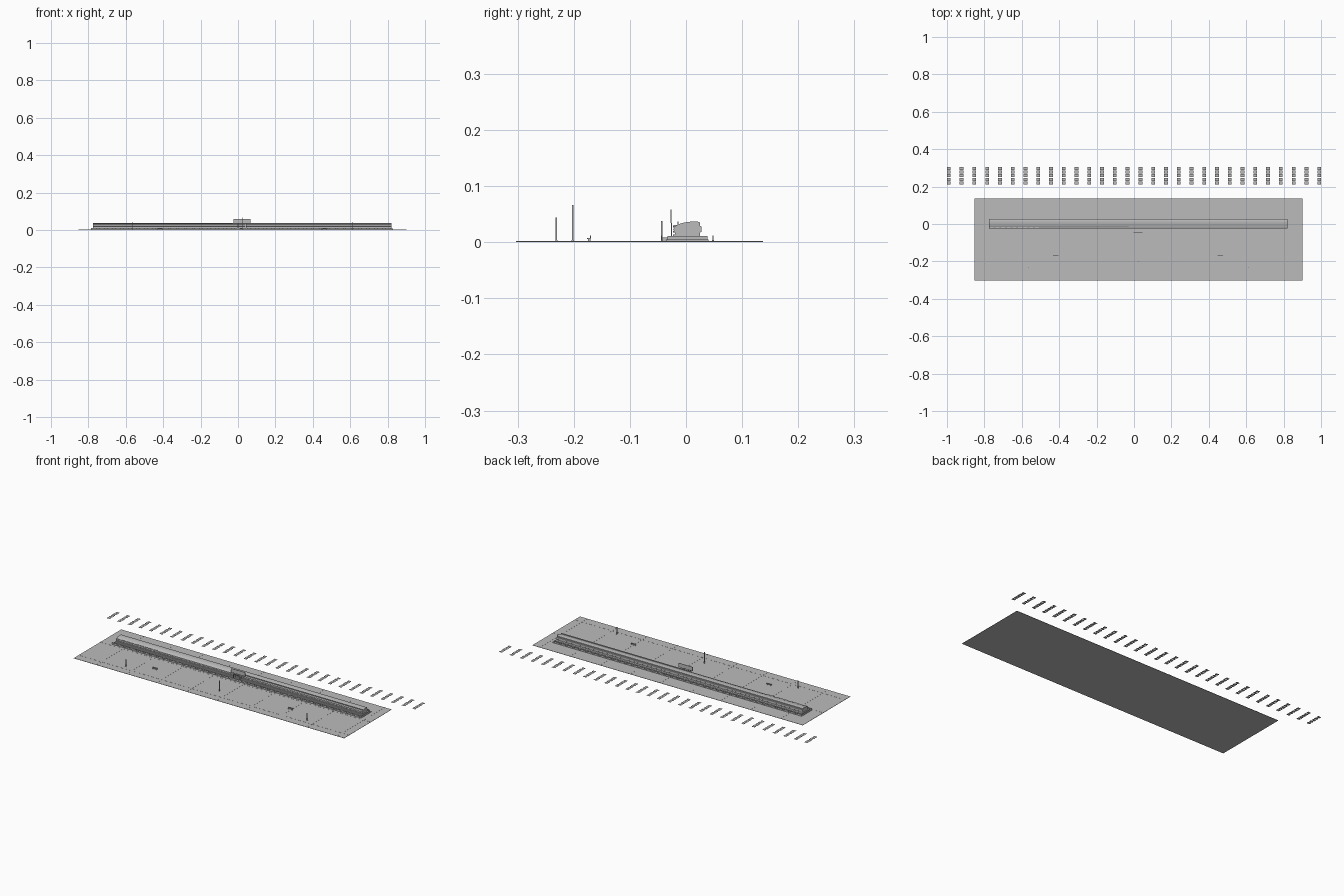
import bpy, bmesh

cube = bpy.data.objects.get("Cube")
if cube:
    bpy.data.objects.remove(cube)

grey = bpy.data.materials.new("plain grey")
grey.use_nodes = True
grey.diffuse_color = (0.5, 0.5, 0.5, 1)
grey.node_tree.nodes["Principled BSDF"].inputs["Base Color"].default_value = (0.5, 0.5, 0.5, 1)


def finish(name, bm):
    mesh = bpy.data.meshes.new(name)
    bm.to_mesh(mesh)
    bm.free()
    mesh.materials.append(grey)
    obj = bpy.data.objects.new(name, mesh)
    bpy.context.collection.objects.link(obj)
    return obj


def add_box(bm, x, y, z):
    """Add a box spanning the given (low, high) ranges."""
    verts = bmesh.ops.create_cube(bm, size=1)["verts"]
    for v in verts:
        for i, (lo, hi) in enumerate((x, y, z)):
            v.co[i] = lo + (v.co[i] + 0.5) * (hi - lo)


def boxes(name, spans):
    bm = bmesh.new()
    for span in spans:
        add_box(bm, *span)
    return finish(name, bm)


def extrude_x(name, profile, x0, x1):
    """Sweep a closed (y, z) profile along x."""
    bm = bmesh.new()
    face = bm.faces.new([bm.verts.new((x0, y, z)) for y, z in profile])
    new = bmesh.ops.extrude_face_region(bm, geom=[face])["geom"]
    moved = [g for g in new if isinstance(g, bmesh.types.BMVert)]
    bmesh.ops.translate(bm, verts=moved, vec=(x1 - x0, 0, 0))
    bmesh.ops.recalc_face_normals(bm, faces=bm.faces)
    return finish(name, bm)


def around(c, half):
    return (c - half, c + half)


LEFT, RIGHT = -0.785, 0.83
MID = (LEFT + RIGHT) / 2

# Paved ground with raised joint strips
boxes("ground_slab", [((-0.853, 0.9), (-0.303, 0.137), (0, 0.0015))])
joints = [(around(-0.707 + 0.195 * i, 0.003), (-0.303, 0.137), (0.001, 0.002)) for i in range(9)]
joints += [((-0.853, 0.9), around(y, 0.003), (0.001, 0.002)) for y in (-0.055, -0.255)]
boxes("paving_joints", joints)

# Row of flat road markings, each a narrow column of slabs
marks = bmesh.new()
for i in range(30):
    x = -0.99 + i * 1.98 / 29
    for k in range(5):
        y = 0.211 + k * 0.0195
        corners = [(x - 0.01, y), (x + 0.01, y), (x + 0.01, y + 0.0165), (x - 0.01, y + 0.0165)]
        marks.faces.new([marks.verts.new((a, b, 0.0003)) for a, b in corners])
finish("road_markings", marks)

# Stepped plinth
boxes("plinth", [((LEFT, RIGHT), (-0.036, 0.04), (0.001, 0.005)),
                 ((LEFT + 0.005, RIGHT - 0.005), (-0.033, 0.038), (0.005, 0.011))])

# Long hall with a roof curving down to the front
hall = extrude_x("long_hall", [
    (-0.02, 0.011), (0.025, 0.011), (0.025, 0.017), (0.028, 0.019), (0.028, 0.028),
    (0.025, 0.029), (0.025, 0.035), (0.022, 0.0365), (0.012, 0.037), (0.002, 0.036),
    (-0.008, 0.034), (-0.016, 0.031), (-0.021, 0.027), (-0.023, 0.022), (-0.02, 0.02)],
    LEFT + 0.01, RIGHT - 0.01)
bpy.context.view_layer.objects.active = hall
hall.select_set(True)
bpy.ops.object.shade_smooth_by_angle(angle=0.5)
hall.select_set(False)

# Ledges along the front and a small rail at the eaves
boxes("front_ledges", [((LEFT + 0.01, RIGHT - 0.01), (-0.0235, -0.01), around(z, 0.0012))
                       for z in (0.0125, 0.0185, 0.0275)])
boxes("roof_rail", [((-0.03, RIGHT - 0.01), around(-0.014, 0.001), (0.03, 0.037))])

# Window slots along the western end of the front
boxes("window_frames", [(around(-0.76 + 0.03 * i, 0.01), (-0.0225, -0.015), (0.029, 0.031))
                        for i in range(9)])

# Low broken fences front and back, with end fences
panels = 38
step = (RIGHT - LEFT) / panels
for name, y in (("front_fence", -0.043), ("back_fence", 0.048)):
    boxes(name, [((LEFT + i * step, LEFT + (i + 0.72) * step), around(y, 0.001), (0.001, 0.012))
                 for i in range(panels)])
boxes("fence_kerbs", [((LEFT, RIGHT), around(y, 0.0015), (0.001, 0.004)) for y in (-0.043, 0.048)])

# Central entrance: gate, canopy and steps
boxes("entrance_gate", [(around(MID + s * 0.022, 0.002), around(-0.043, 0.0015), (0, 0.038))
                        for s in (-1, 1)]
      + [((MID - 0.024, MID + 0.024), around(-0.043, 0.0015), (0.034, 0.038))])
boxes("entrance_steps", [((MID - 0.024, MID + 0.024), (-0.043, -0.02), (0.001, 0.008))])

# Sign board above the entrance
boxes("sign_board", [((-0.025, 0.066), around(-0.027, 0.001), (0.034, 0.058)),
                     ((0.0, 0.004), around(-0.026, 0.001), (0.011, 0.034)),
                     ((0.038, 0.042), around(-0.026, 0.001), (0.011, 0.034))])

# Flag and lamp poles
poles = bmesh.new()
for x, y, h in ((MID, -0.202, 0.066), (-0.565, -0.231, 0.044), (0.61, -0.231, 0.044)):
    add_box(poles, around(x, 0.0018), around(y, 0.0015), (0, h))
    add_box(poles, around(x, 0.004), around(y, 0.002), (0, 0.004))
finish("poles", poles)

# Benches on the plaza
bench_parts = []
for x in (-0.418, 0.461):
    bench_parts.append((around(x, 0.015), (-0.176, -0.169), (0.006, 0.0075)))
    bench_parts.append((around(x, 0.015), (-0.171, -0.169), (0.0075, 0.012)))
    bench_parts += [(around(x + s * 0.012, 0.0015), (-0.175, -0.17), (0, 0.006)) for s in (-1, 1)]
boxes("benches", bench_parts)
